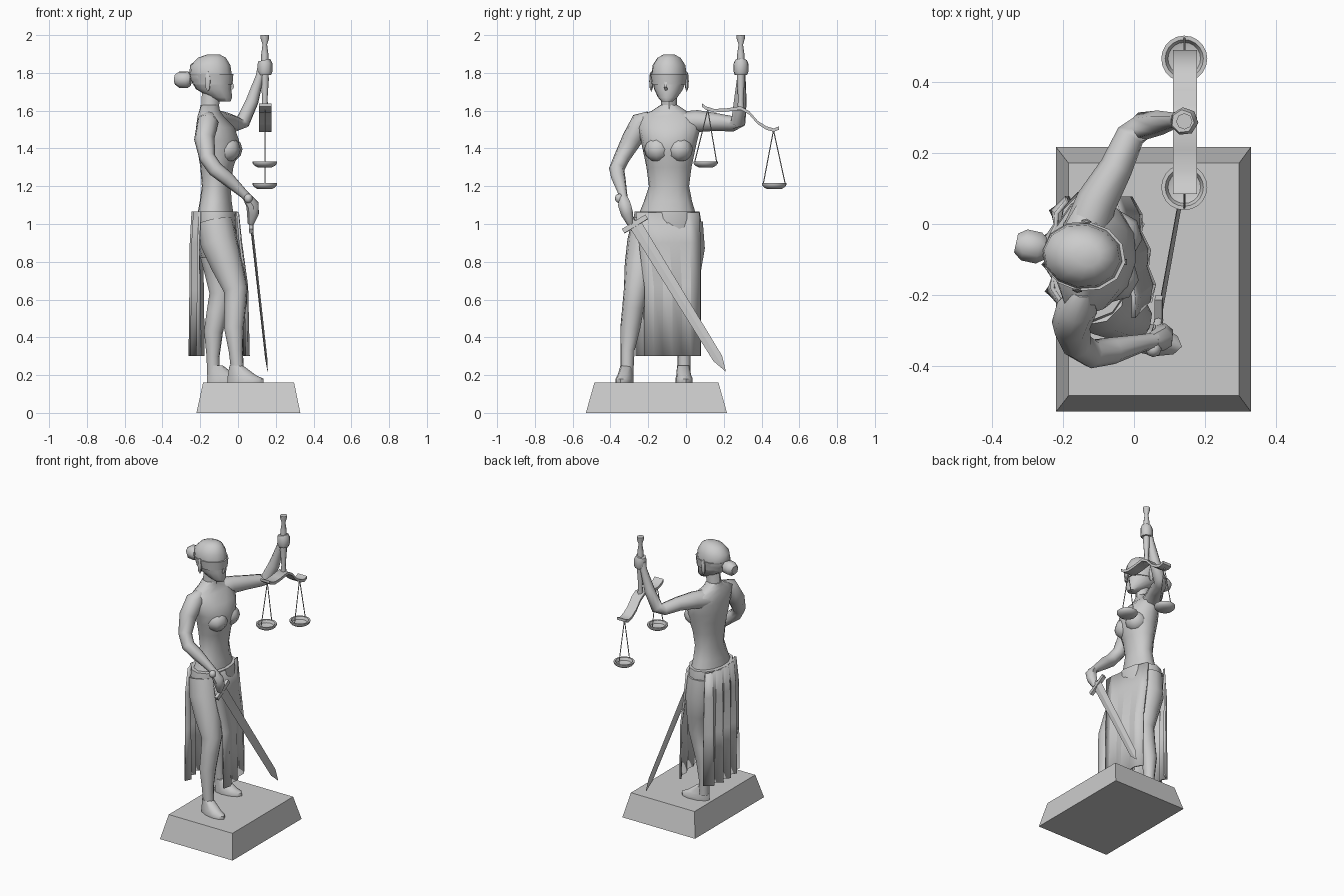
import bpy, bmesh, math
from mathutils import Vector, Matrix


def finish(name, bm, angle=45, mat=None):
    bmesh.ops.recalc_face_normals(bm, faces=bm.faces)
    me = bpy.data.meshes.new(name)
    bm.to_mesh(me)
    bm.free()
    ob = bpy.data.objects.new(name, me)
    bpy.context.collection.objects.link(ob)
    if mat:
        me.transform(mat)
    bpy.ops.object.select_all(action='DESELECT')
    ob.select_set(True)
    bpy.context.view_layer.objects.active = ob
    bpy.ops.object.shade_smooth_by_angle(angle=math.radians(angle))
    return ob


def skin_rings(name, rings, angle=45, mat=None):
    bm = bmesh.new()
    vs = [[bm.verts.new(p) for p in r] for r in rings]
    n = len(vs[0])
    for a, b in zip(vs, vs[1:]):
        for i in range(n):
            bm.faces.new((a[i], a[(i + 1) % n], b[(i + 1) % n], b[i]))
    bm.faces.new(vs[0])
    bm.faces.new(vs[-1])
    return finish(name, bm, angle, mat)


def loft(name, rows, n=10, rot=0.0, angle=45, mat=None):
    """Stack of horizontal ellipses: (cx, cy, z, rx, ry)."""
    rings = []
    c, s = math.cos(rot), math.sin(rot)
    for cx, cy, z, rx, ry in rows:
        ring = []
        for i in range(n):
            a = 2 * math.pi * i / n
            u, v = rx * math.cos(a), ry * math.sin(a)
            ring.append((cx + c * u - s * v, cy + s * u + c * v, z))
        rings.append(ring)
    return skin_rings(name, rings, angle, mat)


def tube(name, pts, n=8, angle=50):
    """Round limb through points (x, y, z, radius)."""
    ps = [Vector(p[:3]) for p in pts]
    u = None
    rings = []
    for k, p in enumerate(ps):
        t = (ps[min(k + 1, len(ps) - 1)] - ps[max(k - 1, 0)]).normalized()
        u = t.orthogonal() if u is None else u - t * u.dot(t)
        u.normalize()
        v = t.cross(u)
        r = pts[k][3]
        rings.append([p + r * (math.cos(2 * math.pi * i / n) * u + math.sin(2 * math.pi * i / n) * v)
                      for i in range(n)])
    return skin_rings(name, rings, angle)


def blob(name, loc, size, rot=0.0, seg=8, rings=6):
    bm = bmesh.new()
    bmesh.ops.create_uvsphere(bm, u_segments=seg, v_segments=rings, radius=1)
    return finish(name, bm, 45, Matrix.LocRotScale(Vector(loc), Matrix.Rotation(rot, 3, 'Z'), Vector(size)))


def cloth(name, rows, folds, amp, wrap):
    """Hanging panel, rows are (z, x, y0, y1); wrap(t) bends it round the hips, folds deepen downwards."""
    bm = bmesh.new()
    grid = []
    for k, (z, x, y0, y1) in enumerate(rows):
        a = amp * (0.3 + 0.7 * k / (len(rows) - 1))
        grid.append([bm.verts.new((x + wrap(i / folds) + (a if i % 2 else -a), y0 + (y1 - y0) * i / folds, z))
                     for i in range(folds + 1)])
    for a, b in zip(grid, grid[1:]):
        for i in range(folds):
            bm.faces.new((a[i], a[i + 1], b[i + 1], b[i]))
    ob = finish(name, bm, 15)
    m = ob.modifiers.new("thickness", 'SOLIDIFY')
    m.thickness, m.offset = 0.012, 0
    return ob


def rect(x0, x1, y0, y1, z):
    return [(x0, y0, z), (x1, y0, z), (x1, y1, z), (x0, y1, z)]


# Plinth
skin_rings("plinth", [rect(-0.22, 0.33, -0.53, 0.217, 0), rect(-0.185, 0.297, -0.485, 0.172, 0.16)], 20)

# Torso, turned slightly, with bodice
loft("torso", [(-0.12, -0.10, 1.03, 0.10, 0.16), (-0.118, -0.095, 1.12, 0.085, 0.128),
               (-0.115, -0.09, 1.2, 0.077, 0.107), (-0.112, -0.09, 1.3, 0.088, 0.12),
               (-0.105, -0.09, 1.38, 0.108, 0.137), (-0.108, -0.09, 1.44, 0.115, 0.15),
               (-0.12, -0.09, 1.51, 0.103, 0.168), (-0.145, -0.09, 1.57, 0.07, 0.16),
               (-0.15, -0.09, 1.6, 0.055, 0.09), (-0.15, -0.09, 1.63, 0.048, 0.045)], 12, -0.12)
for y, x in ((-0.15, -0.058), (-0.035, -0.048)):
    blob("bust", (x, y, 1.395), (0.072, 0.072, 0.068), -0.12, 8, 6)
loft("pelvis", [(-0.12, -0.10, 0.82, 0.08, 0.14), (-0.12, -0.10, 0.93, 0.11, 0.185),
                (-0.12, -0.10, 1.03, 0.12, 0.178), (-0.12, -0.10, 1.066, 0.118, 0.172)], 12)

# Head
loft("neck", [(-0.15, -0.09, 1.57, 0.055, 0.05), (-0.147, -0.09, 1.63, 0.047, 0.043),
              (-0.14, -0.09, 1.72, 0.05, 0.043)], 8)
loft("head", [(-0.07, -0.10, 1.648, 0.03, 0.028), (-0.09, -0.097, 1.67, 0.06, 0.052),
              (-0.13, -0.092, 1.715, 0.095, 0.078), (-0.145, -0.09, 1.78, 0.115, 0.095),
              (-0.147, -0.09, 1.84, 0.108, 0.088), (-0.138, -0.09, 1.88, 0.075, 0.062),
              (-0.13, -0.09, 1.897, 0.035, 0.03)], 12, -0.15)
loft("blindfold", [(-0.134, -0.092, 1.738, 0.106, 0.09), (-0.142, -0.091, 1.795, 0.119, 0.099)], 12, -0.15)
tube("nose", [(-0.04, -0.106, 1.765, 0.008), (-0.028, -0.108, 1.725, 0.012), (-0.04, -0.106, 1.712, 0.009)], 4)
tube("bun", [(-0.25, -0.07, 1.765, 0.032), (-0.268, -0.067, 1.765, 0.046), (-0.31, -0.058, 1.765, 0.046),
             (-0.333, -0.053, 1.765, 0.028)], 7)
for y, x in ((-0.184, -0.16), (0.004, -0.135)):
    blob("ear", (x, y, 1.755), (0.016, 0.011, 0.055), -0.15, 6, 4)

# Raised arm holding the balance
tube("raised_arm", [(-0.14, -0.03, 1.53, 0.065), (-0.105, 0.065, 1.545, 0.058), (-0.05, 0.16, 1.54, 0.047),
                    (-0.01, 0.25, 1.53, 0.041), (0.025, 0.277, 1.54, 0.04), (0.075, 0.287, 1.65, 0.035),
                    (0.115, 0.293, 1.78, 0.023), (0.128, 0.293, 1.83, 0.026)])
tube("raised_hand", [(0.142, 0.29, 1.79, 0.034), (0.142, 0.29, 1.805, 0.04), (0.142, 0.29, 1.85, 0.04),
                     (0.138, 0.29, 1.868, 0.033)], 7)

# Lowered arm on the sword
tube("lowered_arm", [(-0.15, -0.19, 1.57, 0.03), (-0.16, -0.235, 1.54, 0.058), (-0.178, -0.285, 1.45, 0.055),
                     (-0.162, -0.34, 1.35, 0.043), (-0.12, -0.367, 1.29, 0.041), (-0.06, -0.358, 1.243, 0.038),
                     (0.03, -0.335, 1.16, 0.024), (0.06, -0.33, 1.13, 0.024)])
tube("lowered_hand", [(0.05, -0.333, 1.14, 0.025), (0.078, -0.325, 1.1, 0.035), (0.08, -0.312, 1.055, 0.033),
                      (0.068, -0.295, 1.0, 0.017)], 7)

# Legs and feet
tube("front_leg", [(-0.12, -0.19, 1.01, 0.098), (-0.1, -0.213, 0.9, 0.1), (-0.058, -0.24, 0.78, 0.086),
                   (-0.012, -0.265, 0.65, 0.065), (-0.015, -0.28, 0.56, 0.058), (-0.022, -0.295, 0.45, 0.053),
                   (-0.012, -0.31, 0.33, 0.038), (0.0, -0.313, 0.2, 0.034)], 10)
tube("back_leg", [(-0.12, -0.0, 1.01, 0.09), (-0.115, 0.005, 0.87, 0.096), (-0.1, 0.0, 0.75, 0.08),
                  (-0.09, -0.005, 0.63, 0.062), (-0.11, -0.01, 0.53, 0.057), (-0.13, -0.01, 0.43, 0.051),
                  (-0.132, -0.01, 0.3, 0.035), (-0.13, -0.01, 0.2, 0.034)], 10)
for name, x, y, r in (("front_foot", 0.04, -0.325, -0.22), ("back_foot", -0.067, -0.01, 0.1)):
    d = Vector((math.cos(r), math.sin(r)))
    loft(name, [(x, y, 0.16, 0.098, 0.044), (x, y, 0.18, 0.098, 0.045),
                (x - 0.02 * d.x, y - 0.02 * d.y, 0.2, 0.076, 0.039),
                (x - 0.05 * d.x, y - 0.05 * d.y, 0.25, 0.037, 0.033)], 10, r)

# Skirt panels
cloth("front_panel", [(1.06, 0.0, -0.265, 0.07), (0.9, 0.015, -0.25, 0.075),
                      (0.67, 0.045, -0.22, 0.075), (0.3, 0.052, -0.22, 0.075)], 6, 0.007,
      lambda t: -0.055 * t ** 1.7)
cloth("back_panel", [(1.065, -0.235, -0.25, 0.065), (0.9, -0.24, -0.265, 0.075),
                     (0.65, -0.238, -0.265, 0.075), (0.3, -0.238, -0.265, 0.075)], 9, 0.018,
      lambda t: 0.04 * abs(2 * t - 1) ** 2.5)

# Sword, built along local z and aimed from grip to tip
hilt, tip = Vector((0.07, -0.27, 1.0)), Vector((0.157, 0.21, 0.22))
d = (tip - hilt).normalized()
w = d.cross(Vector((1, 0, 0))).normalized()
frame = Matrix((w, d.cross(w), d)).transposed().to_4x4()
frame.translation = hilt
length = (tip - hilt).length
loft("sword_blade", [(0, 0, 0, 0.034, 0.007), (0, 0, length - 0.08, 0.027, 0.006),
                     (0, 0, length, 0.001, 0.001)], 4, 0, 10, frame)
loft("sword_grip", [(0, 0, -0.15, 0.013, 0.013), (0, 0, 0, 0.013, 0.013)], 8, 0, 45, frame)
skin_rings("sword_guard", [rect(-0.073, 0.073, -0.011, 0.011, z) for z in (-0.013, 0.013)], 20, frame)
blob("sword_pommel", hilt - d * 0.16, (0.023, 0.023, 0.025))

# Balance: post, curved beam, threads and pans
loft("balance_post", [(0.142, 0.29, z, r, r) for z, r in
                      ((1.6, 0.02), (1.66, 0.014), (1.76, 0.021), (1.9, 0.019), (1.95, 0.012),
                       (1.985, 0.023), (2.0, 0.023))], 8)
mid = [(0.085, 1.63), (0.105, 1.614), (0.15, 1.6), (0.21, 1.603), (0.29, 1.614), (0.335, 1.588),
       (0.38, 1.537), (0.425, 1.508), (0.465, 1.497), (0.492, 1.508)]
skin_rings("balance_beam", [[(0.11, y, z - 0.009), (0.178, y, z - 0.009), (0.178, y, z + 0.009),
                             (0.11, y, z + 0.009)] for y, z in mid], 40)
for y, z, top_y, top_z in ((0.104, 1.3, 0.115, 1.607), (0.467, 1.185, 0.463, 1.497)):
    loft("pan", [(0.142, y, z + h, r, r) for h, r in
                 ((0, 0.038), (0.01, 0.056), (0.022, 0.065), (0.031, 0.065), (0.031, 0.054),
                  (0.014, 0.046), (0.009, 0.03))], 20)
    for s in (-1, 1):
        tube("thread", [(0.142, top_y, top_z, 0.003), (0.142, y + s * 0.058, z + 0.028, 0.003)], 5)
